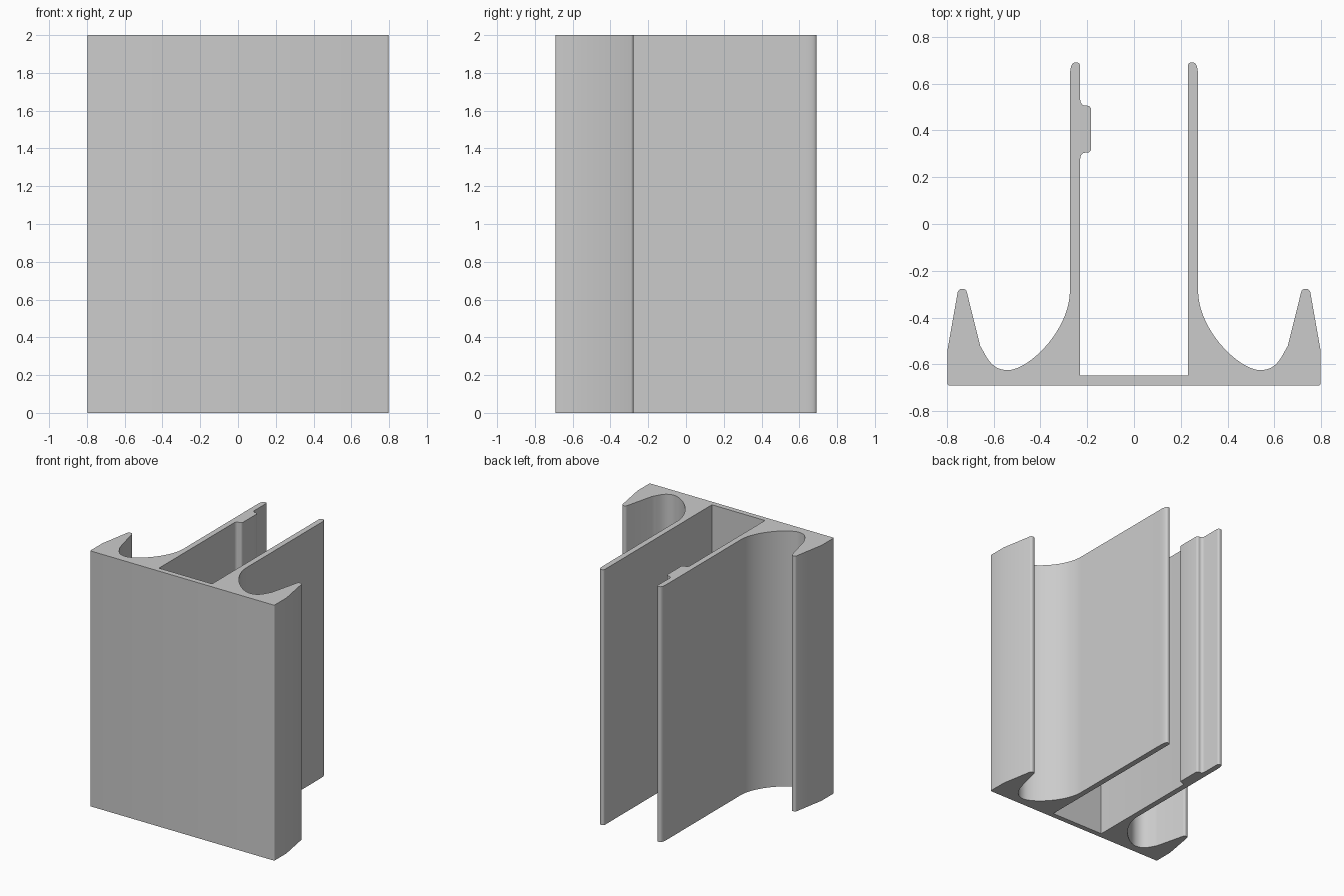
import bpy
import bmesh
from mathutils import Vector
from mathutils.geometry import interpolate_bezier

cube = bpy.data.objects.get("Cube")
if cube:
    bpy.data.objects.remove(cube, do_unlink=True)

HEIGHT = 2.0


def bezier(a, b, c, d, count):
    """Points along a cubic curve in the plan."""
    pts = interpolate_bezier(*[Vector((*p, 0)) for p in (a, b, c, d)], count)
    return [(p.x, p.y) for p in pts]


def rounded(a, corner, b, count=5):
    """Small fillet from a to b, bending towards the corner."""
    a, corner, b = Vector(a), Vector(corner), Vector(b)
    return bezier(a, a.lerp(corner, 0.55), b.lerp(corner, 0.55), b, count)


# Half of the section: floor corner, wall, scooped channel, side fin, base
half = [(0.23, -0.649)]
half += rounded((0.23, 0.675), (0.23, 0.691), (0.245, 0.691))
half += bezier((0.253, 0.691), (0.27, 0.691), (0.274, 0.66), (0.274, 0.625), 8)
half += bezier((0.274, -0.284), (0.274, -0.454), (0.45, -0.625), (0.54, -0.625), 20)
half += bezier((0.54, -0.625), (0.615, -0.625), (0.63, -0.565), (0.658, -0.521), 10)[1:]
half += rounded((0.715, -0.291), (0.718, -0.278), (0.73, -0.278))
half += rounded((0.738, -0.278), (0.751, -0.278), (0.754, -0.291))
half += [(0.798, -0.54)]
half += rounded((0.798, -0.681), (0.798, -0.691), (0.788, -0.691))

# Locating rib on the inner face of the right wall, filleted at its four bends
rib = rounded((-0.23, 0.531), (-0.23, 0.506), (-0.208, 0.506))
rib += rounded((-0.2, 0.506), (-0.183, 0.506), (-0.183, 0.488))
rib += rounded((-0.183, 0.323), (-0.183, 0.305), (-0.2, 0.305))
rib += rounded((-0.208, 0.305), (-0.23, 0.305), (-0.23, 0.28))

# Mirror the half and splice the rib in before the floor corner
mirrored = [(-x, y) for x, y in reversed(half)]
outline = half + mirrored[:-1] + rib + mirrored[-1:]

# Extrude the section upwards
bm = bmesh.new()
base = bm.faces.new([bm.verts.new((x, y, 0)) for x, y in outline])
extruded = bmesh.ops.extrude_face_region(bm, geom=[base], use_keep_orig=True)
top = [v for v in extruded["geom"] if isinstance(v, bmesh.types.BMVert)]
bmesh.ops.translate(bm, verts=top, vec=(0, 0, HEIGHT))
bmesh.ops.recalc_face_normals(bm, faces=bm.faces[:])
mesh = bpy.data.meshes.new("extruded_profile")
bm.to_mesh(mesh)
bm.free()
profile = bpy.data.objects.new("extruded_profile", mesh)
bpy.context.collection.objects.link(profile)

# Plain grey material
grey = bpy.data.materials.new("plain grey")
grey.use_nodes = True
colour = (0.6, 0.6, 0.6, 1)
grey.diffuse_color = colour
grey.node_tree.nodes["Principled BSDF"].inputs["Base Color"].default_value = colour
mesh.materials.append(grey)

# Smooth the scoops and fillets, keep the sharp corners
bpy.ops.object.select_all(action="DESELECT")
profile.select_set(True)
bpy.context.view_layer.objects.active = profile
bpy.ops.object.shade_smooth_by_angle(angle=0.52)
